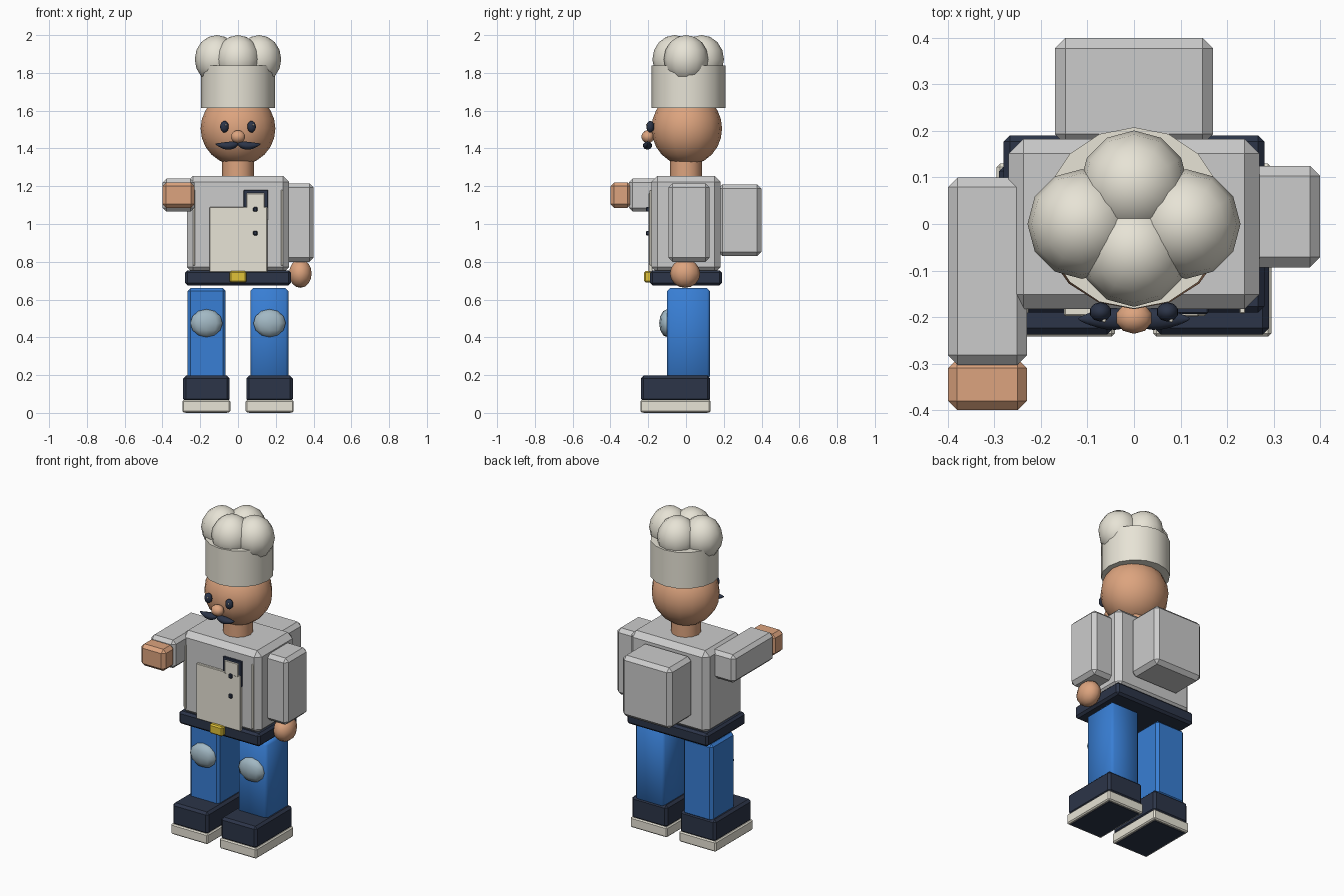
import bpy, bmesh, math
from mathutils import Vector

if "Cube" in bpy.data.objects:
    bpy.data.objects.remove(bpy.data.objects["Cube"])

COLORS = {
    "skin": (0.72, 0.37, 0.21), "navy": (0.025, 0.035, 0.065),
    "cream": (0.80, 0.77, 0.67), "denim": (0.04, 0.21, 0.66),
    "patch": (0.36, 0.48, 0.55), "gold": (0.75, 0.54, 0.04),
}
MATS = {}
for key, rgb in COLORS.items():
    MATS[key] = bpy.data.materials.new(key)
    MATS[key].diffuse_color = (*rgb, 1)


def finish(name, bm, color=None, smooth=False):
    me = bpy.data.meshes.new(name)
    for f in bm.faces:
        f.smooth = smooth
    bm.to_mesh(me)
    bm.free()
    ob = bpy.data.objects.new(name, me)
    bpy.context.collection.objects.link(ob)
    if color:
        me.materials.append(MATS[color])
    return ob


def box(name, x, y, z, color=None, bevel=0.0, smooth=False):
    """Box from (min, max) ranges with an optional chamfer."""
    bm = bmesh.new()
    bmesh.ops.create_cube(bm, size=1)
    for v in bm.verts:
        v.co = Vector([(r[0] + r[1]) / 2 + c * (r[1] - r[0])
                       for c, r in zip(v.co, (x, y, z))])
    if bevel:
        bmesh.ops.bevel(bm, geom=bm.edges[:], offset=bevel, segments=1,
                        affect='EDGES', profile=0.5)
    return finish(name, bm, color, smooth)


def ball(name, center, radii, color, seg=12, rings=8, smooth=True):
    bm = bmesh.new()
    bmesh.ops.create_uvsphere(bm, u_segments=seg, v_segments=rings, radius=1)
    for v in bm.verts:
        v.co = Vector([c + p * r for c, p, r in zip(center, v.co, radii)])
    return finish(name, bm, color, smooth)


def tube(name, center, r, z, color, seg=16):
    bm = bmesh.new()
    bmesh.ops.create_cone(bm, cap_ends=True, segments=seg, radius1=r,
                          radius2=r, depth=z[1] - z[0])
    bmesh.ops.translate(bm, verts=bm.verts,
                        vec=(center[0], center[1], (z[0] + z[1]) / 2))
    ob = finish(name, bm, color, True)
    bpy.context.view_layer.objects.active = ob
    ob.select_set(True)
    bpy.ops.object.shade_smooth_by_angle(angle=math.radians(40))
    ob.select_set(False)
    return ob


def span(s, a, b):
    return tuple(sorted((s * a, s * b)))


# Torso, belt and backpack
box("jacket_torso", (-0.27, 0.27), (-0.183, 0.183), (0.74, 1.255), None, 0.032)
box("belt", (-0.28, 0.28), (-0.19, 0.19), (0.675, 0.755), "navy", 0.013)
box("belt_buckle", (-0.045, 0.045), (-0.222, -0.18), (0.69, 0.75), "gold", 0.008)
box("backpack", (-0.17, 0.17), (0.17, 0.40), (0.83, 1.21), None, 0.023)

# Apron, chest pocket, buttons and trim
box("apron", (-0.15, 0.155), (-0.198, -0.178), (0.745, 1.09), "cream", 0.003)
box("pocket_frame", (0.03, 0.16), (-0.193, -0.178), (1.02, 1.18), "navy", 0.003)
box("pocket_card", (0.045, 0.14), (-0.199, -0.178), (1.08, 1.163), "cream", 0.003)
for i, z in enumerate((1.077, 0.952)):
    box(f"button_{i}", (0.08, 0.103), (-0.212, -0.195), (z - 0.012, z + 0.012),
        "navy", 0.004)

# Raised arm pointing forward and lowered arm
box("raised_arm", (-0.40, -0.23), (-0.303, 0.10), (1.065, 1.24), None, 0.021)
box("raised_hand", (-0.40, -0.23), (-0.40, -0.29), (1.085, 1.22), "skin", 0.02)
box("lowered_arm", (0.24, 0.40), (-0.093, 0.125), (0.80, 1.215), None, 0.022)
ball("lowered_hand", (0.33, -0.005, 0.738), (0.063, 0.08, 0.076), "skin", 10, 8)

# Legs, knee patches, shoes and mirrored jacket trim
for s, side in ((-1, "left"), (1, "right")):
    box(f"jacket_trim_{side}", span(s, 0.227, 0.239), (-0.192, -0.178),
        (0.78, 1.18), "cream", 0.002)
    box(f"{side}_leg", span(s, 0.065, 0.267), (-0.10, 0.127), (0.18, 0.66),
        "denim", 0.015, s > 0)
    ball(f"{side}_knee_patch", (s * 0.167, -0.10, 0.475), (0.09, 0.042, 0.074),
         "patch", 10, 6)
    box(f"{side}_shoe", span(s, 0.044, 0.29), (-0.238, 0.128), (0.06, 0.197),
        "navy", 0.014)
    box(f"{side}_sole", span(s, 0.041, 0.295), (-0.242, 0.13), (0.003, 0.067),
        "cream", 0.007)
    box(f"{side}_tread", span(s, 0.057, 0.279), (-0.226, 0.114), (0.0, 0.03), "navy")

# Head
tube("neck", (0, 0), 0.085, (1.22, 1.36), "skin", 12)
ball("head", (0, 0.004, 1.505), (0.198, 0.187, 0.195), "skin", 16, 12)
ball("nose", (0, -0.202, 1.462), (0.04, 0.034, 0.034), "skin", 10, 8)
for s, side in ((-1, "left"), (1, "right")):
    ball(f"{side}_eye", (s * 0.072, -0.189, 1.515), (0.024, 0.021, 0.031), "navy", 10, 8)
    ball(f"{side}_eye_glint", (s * 0.072 + 0.008, -0.207, 1.525),
         (0.005, 0.005, 0.006), "cream", 6, 4)
    # Moustache half: a lobe that narrows and lifts toward its tip
    bm = bmesh.new()
    bmesh.ops.create_uvsphere(bm, u_segments=10, v_segments=10, radius=1)
    for v in bm.verts:
        t = (v.co.z + 1) / 2
        k = 1.0 - 0.6 * t * t
        v.co = Vector((s * (-0.002 + 0.122 * t), -0.204 + 0.028 * k * v.co.x,
                       1.414 + 0.01 * (2 * t - 1) ** 2 + 0.024 * k * v.co.y))
    bmesh.ops.recalc_face_normals(bm, faces=bm.faces)
    finish(f"{side}_moustache", bm, "navy", True)

# Tall pleated hat: band with four puffs
tube("hat_band", (0, 0.013), 0.195, (1.615, 1.84), "cream")
for i, (x, y) in enumerate(((-0.112, 0), (0.112, 0), (0, -0.06), (0, 0.083))):
    ball(f"hat_puff_{i}", (x, y, 1.872), (0.117, 0.118, 0.128), "cream", 12, 8)

for m in bpy.data.materials:
    if m.users and not m.is_grease_pencil:
        m.use_nodes = True
        m.node_tree.nodes["Principled BSDF"].inputs["Base Color"].default_value = m.diffuse_color
